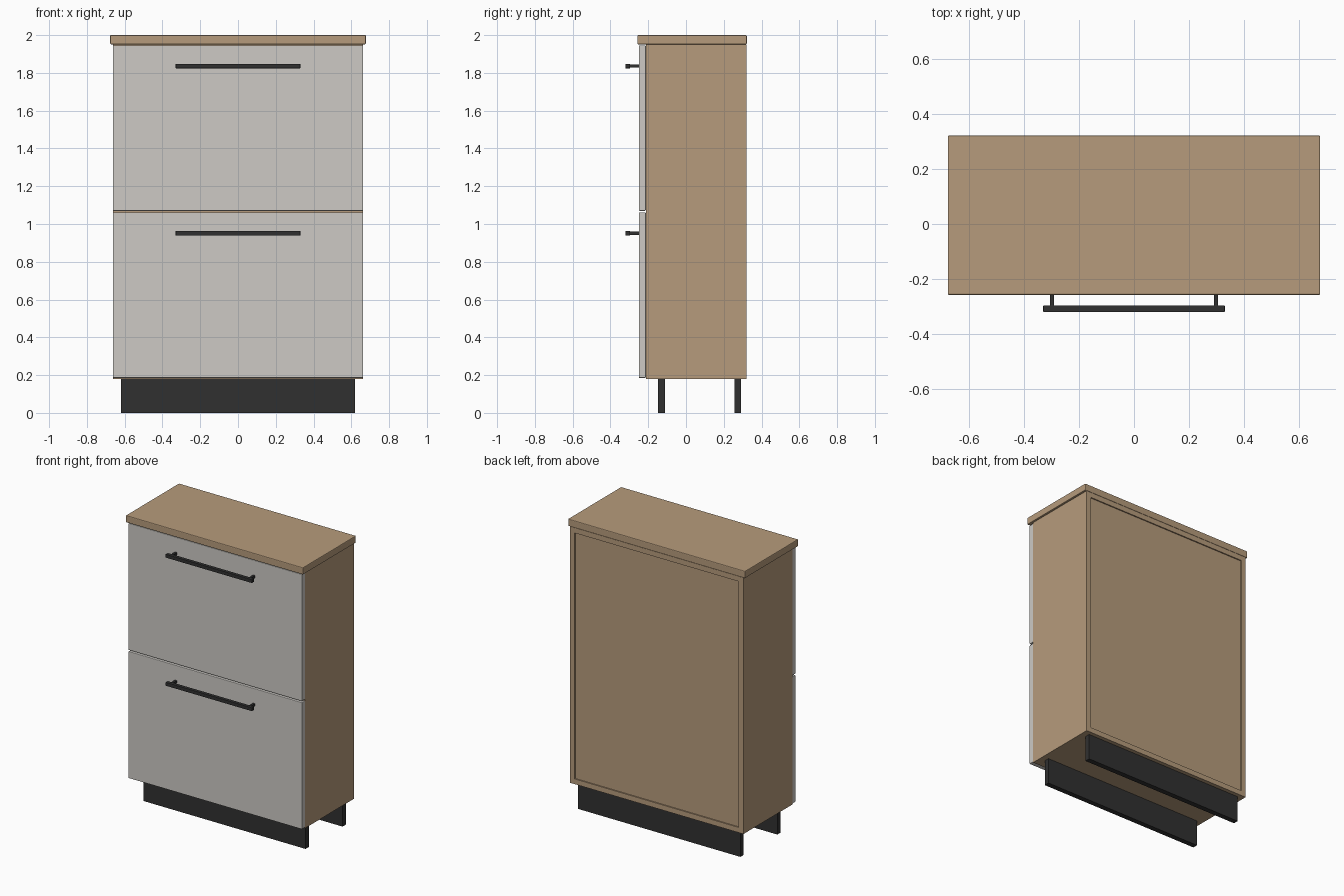
import bpy

if "Cube" in bpy.data.objects:
    bpy.data.objects.remove(bpy.data.objects["Cube"])


def material(name, color):
    m = bpy.data.materials.new(name)
    m.diffuse_color = (*color, 1)
    m.use_nodes = True
    m.node_tree.nodes["Principled BSDF"].inputs["Base Color"].default_value = m.diffuse_color
    return m


WOOD = material("oak", (0.47, 0.33, 0.20))
PALE = material("pale_grey", (0.61, 0.59, 0.56))
DARK = material("black", (0.03, 0.03, 0.03))


def box(name, x, y, z, mat, bevel=0):
    """Box from (min, max) ranges, with an optional small chamfer."""
    bpy.ops.mesh.primitive_cube_add(size=1, location=[sum(r) / 2 for r in (x, y, z)])
    ob = bpy.context.object
    ob.name = name
    ob.scale = [r[1] - r[0] for r in (x, y, z)]
    bpy.ops.object.transform_apply(location=False, rotation=False, scale=True)
    ob.data.materials.append(mat)
    if bevel:
        mod = ob.modifiers.new("edge", "BEVEL")
        mod.width, mod.segments = bevel, 2
    return ob


W, T = 0.663, 0.036           # carcass half width, board thickness
FRONT, BACK = -0.213, 0.32    # carcass depth
LOW, HIGH = 0.18, 1.951       # carcass height
inner = (-W + T, W - T)

# Worktop
box("worktop", (-0.677, 0.677), (-0.258, 0.322), (HIGH, 2.0), WOOD, 0.005)

# Carcass boards
for side, s in (("left", -1), ("right", 1)):
    box(side + "_side_panel", sorted((s * W, s * (W - T))), (FRONT, BACK), (LOW, HIGH), WOOD)
box("bottom_panel", inner, (FRONT, BACK), (LOW, LOW + T), WOOD)
box("top_panel", inner, (FRONT, BACK), (HIGH - T, HIGH), WOOD)
box("middle_rail", inner, (FRONT, -0.15), (1.047, 1.083), WOOD)

# Back panel, set slightly into the carcass
box("back_panel", inner, (BACK - 0.025, BACK - 0.008), (LOW + T, HIGH - T), WOOD)

# Plinth boards
for name, y in (("front_plinth", -0.148), ("back_plinth", 0.256)):
    box(name, (-0.62, 0.62), (y, y + T), (0, LOW), DARK)

# Drawer fronts with bar handles
for name, z in (("lower", 0.185), ("upper", 1.07)):
    box(name + "_drawer_front", (-W, W), (-0.25, FRONT), (z, z + 0.876), PALE, 0.004)
    h = z + 0.766
    box(name + "_handle_bar", (-0.33, 0.33), (-0.32, -0.296), (h - 0.012, h + 0.012), DARK, 0.002)
    for side, x in (("left", -0.298), ("right", 0.298)):
        box(f"{name}_{side}_handle_post", (x - 0.008, x + 0.008), (-0.298, -0.248),
            (h - 0.008, h + 0.008), DARK)
